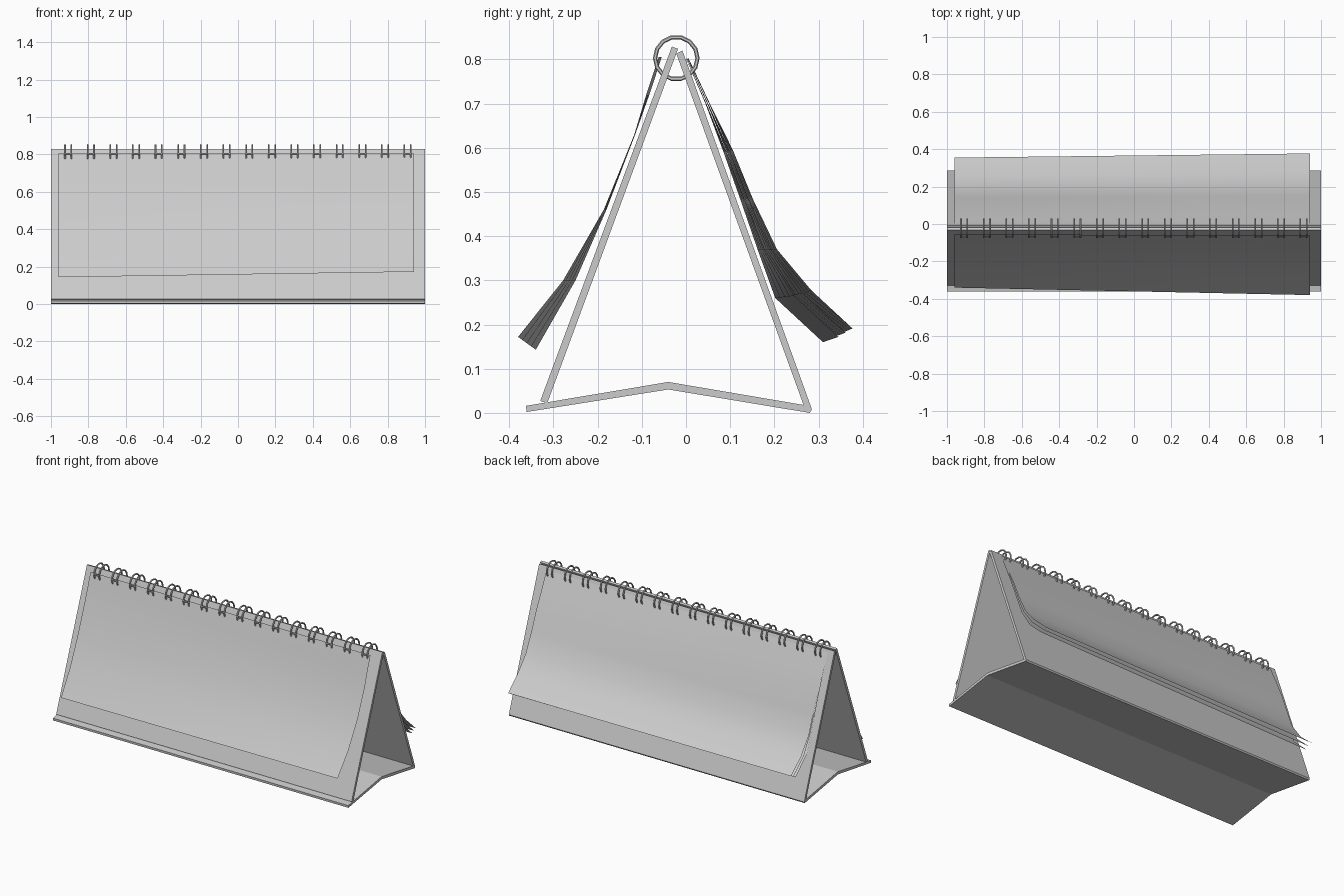
import bpy, bmesh
from math import sin, cos, tau

if "Cube" in bpy.data.objects:
    bpy.data.objects.remove(bpy.data.objects["Cube"])


def finish(name, bm, smooth=False):
    bmesh.ops.recalc_face_normals(bm, faces=bm.faces[:])
    mesh = bpy.data.meshes.new(name)
    bm.to_mesh(mesh)
    bm.free()
    for p in mesh.polygons:
        p.use_smooth = smooth
    ob = bpy.data.objects.new(name, mesh)
    bpy.context.collection.objects.link(ob)
    return ob


def extrude_profile(name, profile, x0, x1):
    """Closed (y, z) outline swept along x."""
    bm = bmesh.new()
    a = [bm.verts.new((x0, y, z)) for y, z in profile]
    b = [bm.verts.new((x1, y, z)) for y, z in profile]
    n = len(profile)
    bm.faces.new(a)
    bm.faces.new(b[::-1])
    for i in range(n):
        j = (i + 1) % n
        bm.faces.new((a[i], a[j], b[j], b[i]))
    return finish(name, bm)


def page(name, left, right):
    """Thin curled sheet spanning two side curves given as (y, z)."""
    bm = bmesh.new()
    cols = 4
    rows = []
    for (y0, z0), (y1, z1) in zip(left, right):
        row = []
        for c in range(cols + 1):
            t = c / cols
            row.append(bm.verts.new((-0.96 + 1.9 * t, y0 + (y1 - y0) * t, z0 + (z1 - z0) * t)))
        rows.append(row)
    for r, s in zip(rows, rows[1:]):
        for c in range(cols):
            bm.faces.new((r[c], r[c + 1], s[c + 1], s[c]))
    return finish(name, bm, True)


# Card stand: front panel, then folded base and back in one strip
extrude_profile("front_panel", [(-0.330, 0.027), (-0.032, 0.829), (-0.018, 0.824), (-0.314, 0.022)], -1, 1)
extrude_profile("base_and_back", [
    (-0.362, 0.016), (-0.04, 0.070), (0.266, 0.018), (-0.022, 0.813), (-0.008, 0.820),
    (0.285, 0.008), (0.280, 0.0), (-0.04, 0.053), (-0.361, 0.002)], -1, 1)

# Front sheet
page("front_page",
     [(-0.055, 0.805), (-0.083, 0.72), (-0.115, 0.63), (-0.18, 0.46), (-0.25, 0.30), (-0.34, 0.143)],
     [(-0.062, 0.805), (-0.090, 0.72), (-0.117, 0.63), (-0.186, 0.46), (-0.278, 0.30), (-0.38, 0.172)])

# Three sheets flipped over the back
left_out = [(0.004, 0.802), (0.052, 0.70), (0.100, 0.59), (0.142, 0.48), (0.182, 0.37), (0.258, 0.265), (0.355, 0.182)]
left_in = [(0.000, 0.802), (0.044, 0.70), (0.085, 0.59), (0.124, 0.48), (0.162, 0.37), (0.202, 0.26), (0.310, 0.160)]
right_out = [(0.006, 0.802), (0.054, 0.70), (0.106, 0.595), (0.151, 0.485), (0.206, 0.37), (0.283, 0.278), (0.377, 0.191)]
right_in = [(0.001, 0.802), (0.046, 0.70), (0.092, 0.59), (0.134, 0.48), (0.178, 0.37), (0.245, 0.265), (0.345, 0.172)]


def blend(a, b, t):
    return [(p[0] + (q[0] - p[0]) * t, p[1] + (q[1] - p[1]) * t) for p, q in zip(a, b)]


for i in range(3):
    page(f"back_page_{i + 1}", blend(left_in, left_out, i / 2), blend(right_in, right_out, i / 2))


# Wire binding: 16 pairs of low-poly rings
def add_ring(bm, x, sides=14, tube=6, radius=0.048, wire=0.0048):
    loops = []
    for i in range(sides):
        a = tau * (i + 0.5) / sides
        loops.append([bm.verts.new((x + wire * sin(tau * k / tube),
                                    -0.022 + (radius + wire * cos(tau * k / tube)) * sin(a),
                                    0.803 + (radius + wire * cos(tau * k / tube)) * cos(a)))
                      for k in range(tube)])
    for i in range(sides):
        p, q = loops[i], loops[(i + 1) % sides]
        for k in range(tube):
            m = (k + 1) % tube
            bm.faces.new((p[k], p[m], q[m], q[k]))


bm = bmesh.new()
for i in range(16):
    x = -0.908 + i * 0.121
    for dx in (-0.017, 0.017):
        add_ring(bm, x + dx)
finish("wire_rings", bm)

# Short wire bridges joining each pair at the front
for i in range(16):
    x = -0.908 + i * 0.121
    pts = [(-0.070 + 0.004 * cos(tau * k / 6), 0.803 + 0.004 * sin(tau * k / 6)) for k in range(6)]
    extrude_profile(f"ring_bridge_{i + 1}", pts, x - 0.02, x + 0.02)
